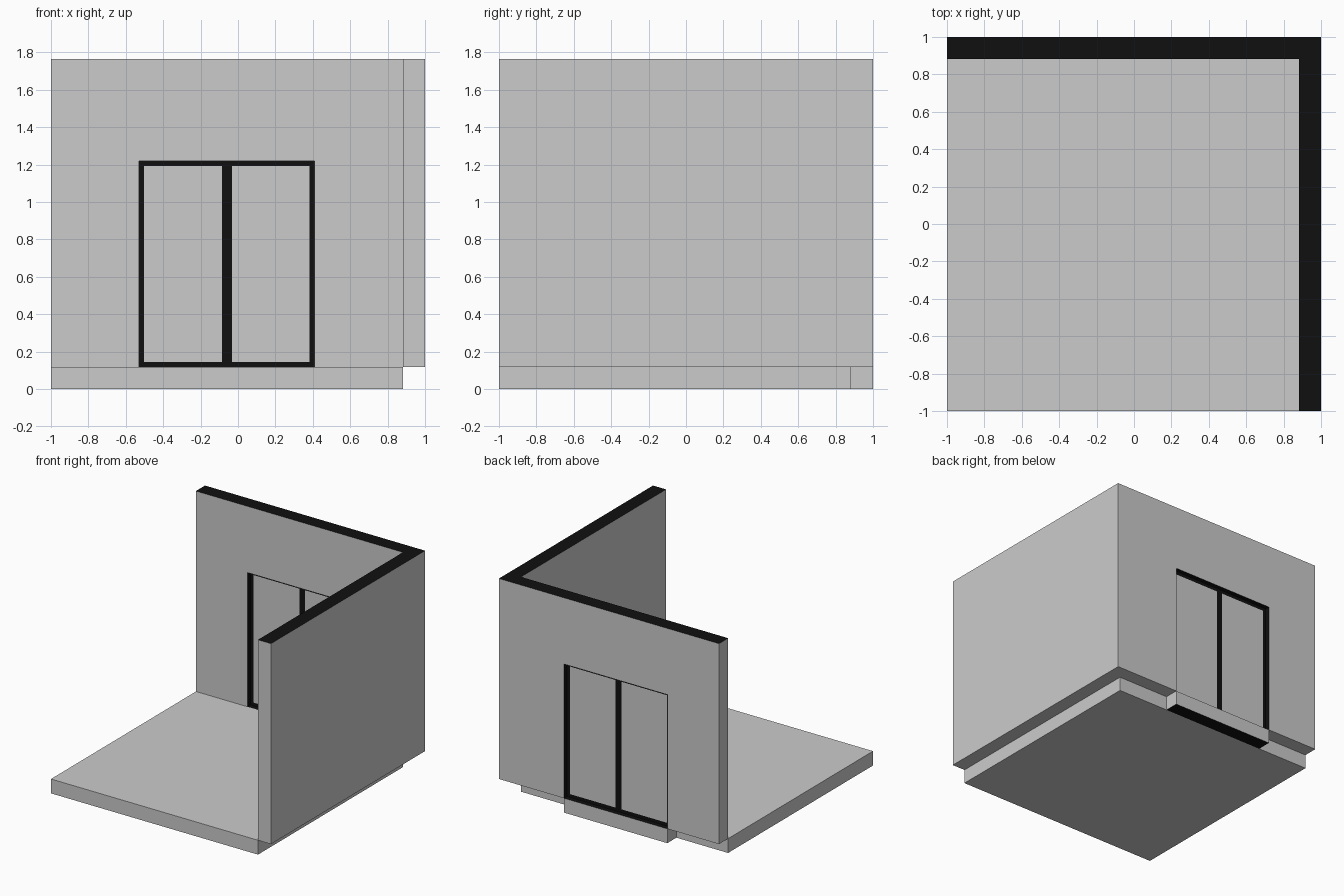
import bpy, bmesh
from mathutils import Vector

if "Cube" in bpy.data.objects:
    bpy.data.objects.remove(bpy.data.objects["Cube"])

T = 0.118                      # wall and floor thickness
IN = 1 - T                     # inner wall face
TOP = 1.765
DX0, DX1, DZ = -0.53, 0.41, 1.22   # doorway
BORDER, LEAF_T = 0.038, 0.042

black = bpy.data.materials.new("black")
black.diffuse_color = (0.005, 0.005, 0.005, 1)
black.use_nodes = True
black.node_tree.nodes["Principled BSDF"].inputs["Base Color"].default_value = black.diffuse_color


def add_object(name, bm):
    """Slot 0 stays plain grey, slot 1 is black."""
    bmesh.ops.recalc_face_normals(bm, faces=bm.faces)
    mesh = bpy.data.meshes.new(name)
    bm.to_mesh(mesh)
    bm.free()
    mesh.materials.append(None)
    mesh.materials.append(black)
    ob = bpy.data.objects.new(name, mesh)
    bpy.context.collection.objects.link(ob)
    return ob


def box_bm(lo, hi):
    lo, hi = Vector(lo), Vector(hi)
    bm = bmesh.new()
    bmesh.ops.create_cube(bm, size=1)
    bmesh.ops.scale(bm, vec=hi - lo, verts=bm.verts)
    bmesh.ops.translate(bm, vec=(lo + hi) / 2, verts=bm.verts)
    bm.normal_update()
    return bm


# Floor slab
add_object("floor", box_bm((-1, -1, 0), (IN, IN, T)))

# L-shaped walls, extruded from their plan
bm = bmesh.new()
plan = [(-1, IN), (IN, IN), (IN, -1), (1, -1), (1, 1), (-1, 1)]
base = bm.faces.new([bm.verts.new((x, y, T)) for x, y in plan])
ext = bmesh.ops.extrude_face_region(bm, geom=[base], use_keep_orig=True)
bmesh.ops.translate(bm, vec=(0, 0, TOP - T),
                    verts=[g for g in ext["geom"] if isinstance(g, bmesh.types.BMVert)])
walls = add_object("walls", bm)

# Doorway opening
cutter = add_object("doorway_cutter", box_bm((DX0, IN - 0.1, 0), (DX1, 1.1, DZ)))
mod = walls.modifiers.new("doorway", "BOOLEAN")
mod.operation, mod.solver, mod.object = "DIFFERENCE", "EXACT", cutter
bpy.context.view_layer.objects.active = walls
bpy.ops.object.modifier_apply(modifier=mod.name)
bpy.data.objects.remove(cutter)

# Black wall tops and doorway reveals
for p in walls.data.polygons:
    c, n = p.center, p.normal
    reveal = abs(n.y) < 0.5 and DX0 - 0.01 < c.x < DX1 + 0.01 and T + 0.01 < c.z and c.y > IN
    p.material_index = 1 if n.z > 0.5 or reveal else 0

# Threshold under the door, black above and below
bm = box_bm((DX0, IN, 0), (DX1, 1, T))
for f in bm.faces:
    f.material_index = int(abs(f.normal.z) > 0.5)
add_object("threshold", bm)

# Two door leaves: black border with a flush grey panel
mid_x, mid_y = (DX0 + DX1) / 2, (IN + 1) / 2
for side, x0, x1 in (("left", DX0, mid_x), ("right", mid_x, DX1)):
    bm = box_bm((x0, mid_y - LEAF_T / 2, T), (x1, mid_y + LEAF_T / 2, DZ))
    panels = [f for f in bm.faces if abs(f.normal.y) > 0.5]
    bmesh.ops.inset_individual(bm, faces=panels, thickness=BORDER)
    for f in bm.faces:
        f.material_index = 0 if f in panels else 1
    add_object("door_leaf_" + side, bm)
